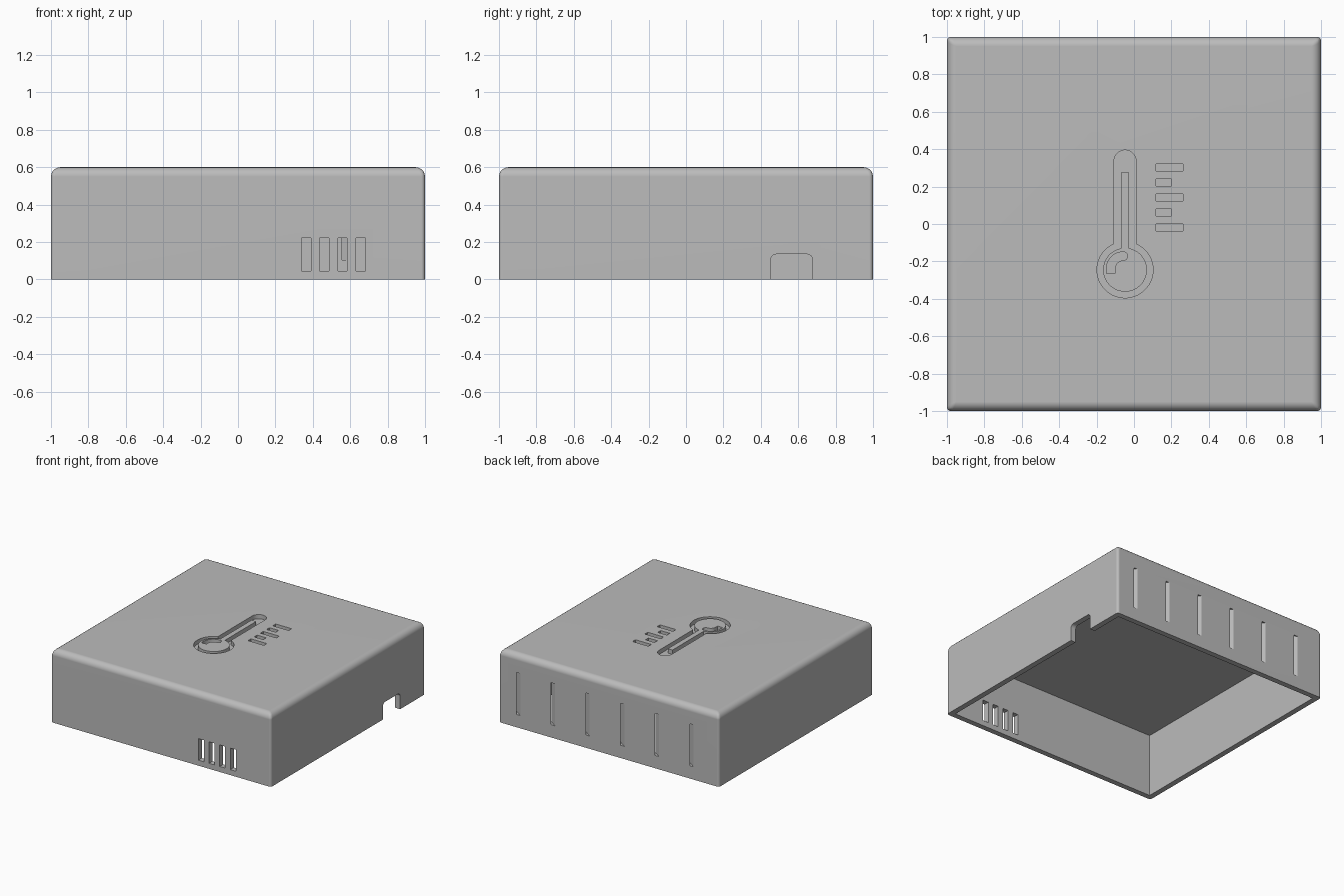
import bpy
import bmesh
from math import sin, cos, pi, asin, radians
from mathutils import Vector

cube = bpy.data.objects.get("Cube")
if cube:
    bpy.data.objects.remove(cube, do_unlink=True)

GREY = (0.5, 0.5, 0.5, 1)
grey = bpy.data.materials.new("plain grey")
grey.use_nodes = True
grey.diffuse_color = GREY
grey.node_tree.nodes["Principled BSDF"].inputs["Base Color"].default_value = GREY

HEIGHT, WALL, CEILING, ENGRAVE = 0.6, 0.045, 0.52, 0.035
FLOOR = HEIGHT - ENGRAVE


def prism(name, outline, low, high, axis="z"):
    """Extrude a 2D outline along an axis."""
    place = {"z": lambda u, v, w: (u, v, w),
             "y": lambda u, v, w: (u, w, v),
             "x": lambda u, v, w: (w, u, v)}[axis]
    bm = bmesh.new()
    base = bm.faces.new([bm.verts.new(place(u, v, low)) for u, v in outline])
    grown = bmesh.ops.extrude_face_region(bm, geom=[base])["geom"]
    shift = Vector(place(0, 0, high - low))
    bmesh.ops.translate(bm, vec=shift, verts=[g for g in grown if isinstance(g, bmesh.types.BMVert)])
    bmesh.ops.recalc_face_normals(bm, faces=bm.faces)
    mesh = bpy.data.meshes.new(name)
    bm.to_mesh(mesh)
    bm.free()
    mesh.materials.append(grey)
    obj = bpy.data.objects.new(name, mesh)
    bpy.context.collection.objects.link(obj)
    return obj


def rect(u0, u1, v0, v1):
    return [(u0, v0), (u1, v0), (u1, v1), (u0, v1)]


def arc(cx, cy, r, start, end, steps):
    angles = [start + (end - start) * i / steps for i in range(steps + 1)]
    return [(cx + r * cos(a), cy + r * sin(a)) for a in angles]


def keyhole(cx, cy, r, half, top, rounded):
    """Round bulb with a straight stem rising from it."""
    gap = asin(half / r)
    pts = arc(cx, cy, r, pi / 2 + gap, 2.5 * pi - gap, 48)
    if rounded:
        return pts + arc(cx, top - half, half, 0, pi, 16)
    return pts + [(cx + half, top), (cx - half, top)]


def carve(obj, cutters):
    """Cut all cutters out of an object, then discard them."""
    for cutter in cutters:
        cutter.hide_render = True
        mod = obj.modifiers.new("cut", "BOOLEAN")
        mod.operation = "DIFFERENCE"
        mod.solver = "EXACT"
        mod.object = cutter
    bpy.context.view_layer.update()
    result = obj.evaluated_get(bpy.context.evaluated_depsgraph_get())
    mesh = bpy.data.meshes.new_from_object(result)
    obj.modifiers.clear()
    obj.data = mesh
    for cutter in cutters:
        bpy.data.objects.remove(cutter, do_unlink=True)


def smooth(obj):
    bpy.ops.object.select_all(action="DESELECT")
    obj.select_set(True)
    bpy.context.view_layer.objects.active = obj
    bpy.ops.object.shade_smooth_by_angle(angle=radians(30))
    obj.modifiers.new("even shading", "WEIGHTED_NORMAL").keep_sharp = True


# Cover block: wide rounding on top, narrow rounding on the upright corners
cover = prism("cover", rect(-1, 1, -1, 1), 0, HEIGHT)
weights = cover.data.attributes.new("bevel_weight_edge", "FLOAT", "EDGE")
for edge in cover.data.edges:
    ends = [cover.data.vertices[i].co.z for i in edge.vertices]
    if min(ends) > 0.1:
        weights.data[edge.index].value = 1
    elif max(ends) > 0.1:
        weights.data[edge.index].value = 0.4
bevel = cover.modifiers.new("rounding", "BEVEL")
bevel.width = 0.05
bevel.segments = 5
bevel.limit_method = "WEIGHT"

# Hollow inside, open at the bottom
cutters = [prism("cavity", rect(WALL - 1, 1 - WALL, WALL - 1, 1 - WALL), -0.1, CEILING)]

# Upright vents in the front wall
for i in range(4):
    x = 0.34 + i * 0.097
    cutters.append(prism("front_vent", rect(x, x + 0.05, 0.045, 0.222), -1.1, -0.9, "y"))

# Slanted louvres in the back wall
for i in range(6):
    x = 0.84 - i * 0.315
    slant = 0.065
    louvre = [(x - 0.035 - slant, 1 + WALL), (x - slant, 1 + WALL),
              (x + 2 * slant, 1 - 2 * WALL), (x - 0.035 + 2 * slant, 1 - 2 * WALL)]
    cutters.append(prism("back_louvre", louvre, 0.105, 0.45))

# Cable notch in the left wall
notch = [(0.453, -0.1), (0.677, -0.1)]
notch += arc(0.647, 0.105, 0.03, 0, pi / 2, 6) + arc(0.483, 0.105, 0.03, pi / 2, pi, 6)
cutters.append(prism("cable_notch", notch, 0.9, 1.1, "x"))

# Engraved thermometer body and scale marks on the top
CX, CY = -0.048, -0.245
body = keyhole(CX, CY, 0.15, 0.059, 0.395, True)
cutters.append(prism("thermometer_engraving", body, FLOOR, HEIGHT + 0.1))
for i in range(5):
    y = 0.302 - i * 0.08
    end = 0.2 if i % 2 else 0.262
    cutters.append(prism("scale_mark", rect(0.117, end, y - 0.019, y + 0.019), FLOOR, HEIGHT + 0.1))

carve(cover, cutters)
smooth(cover)

# Raised fluid column with a curved highlight cut into its bulb
fluid = prism("fluid_column", keyhole(CX, CY, 0.117, 0.021, 0.275, False), FLOOR - 0.005, HEIGHT)
HX, HY, HR, HW = -0.057, -0.24, 0.068, 0.023
highlight = [(HX - HR - HW, HY - 0.025)]
highlight += arc(HX, HY, HR + HW, pi, pi / 2, 12)
highlight += arc(HX, HY + HR, HW, pi / 2, -pi / 2, 8)[1:]
highlight += arc(HX, HY, HR - HW, pi / 2, pi, 12)[1:]
highlight += [(HX - HR + HW, HY - 0.025)]
carve(fluid, [prism("highlight_cut", highlight, FLOOR, HEIGHT + 0.1)])
smooth(fluid)
